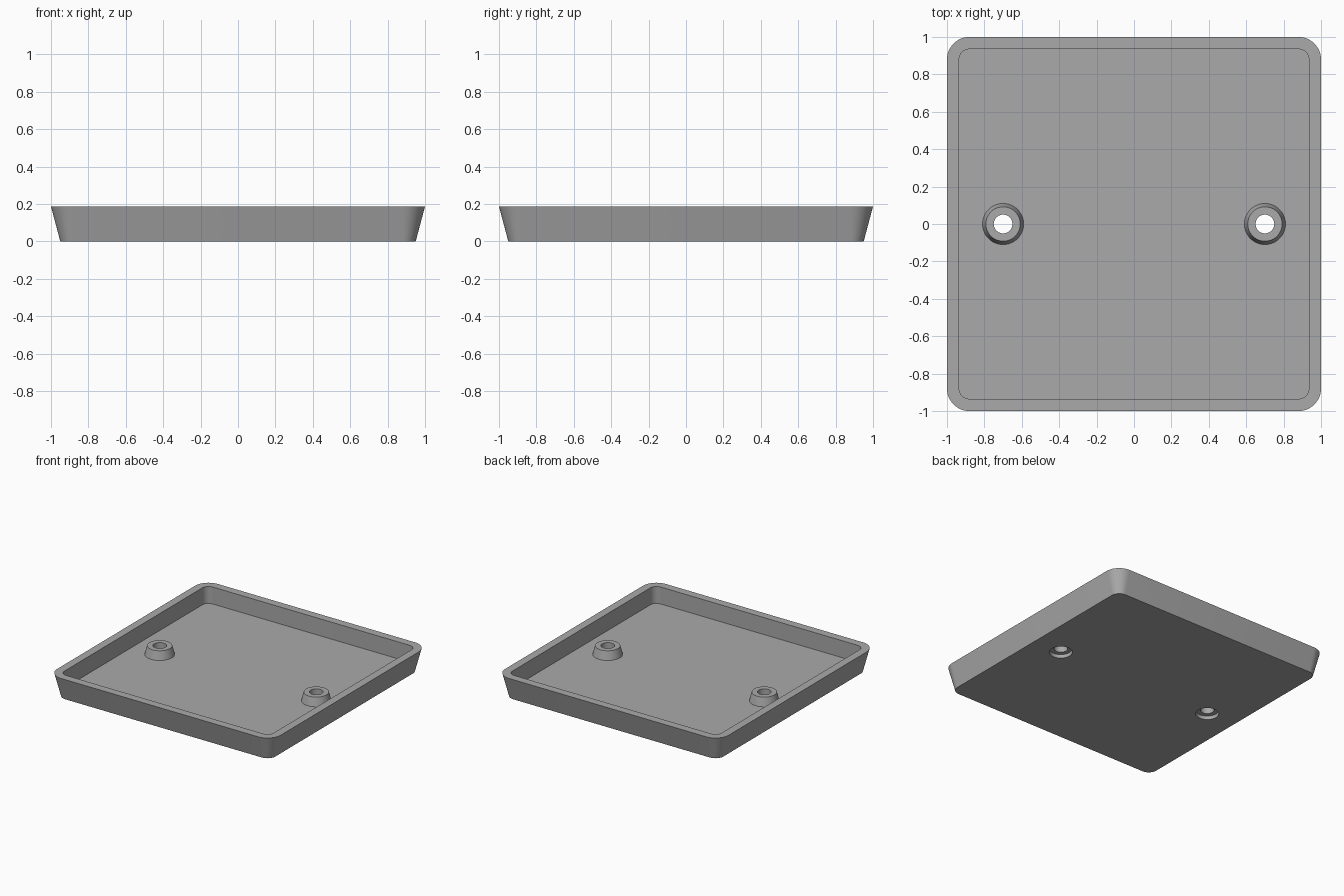
import bpy
import bmesh
from math import cos, sin, pi, radians

HEIGHT, FLOOR = 0.187, 0.05
POST_X, POST_TOP, LEDGE = 0.70, 0.12, 0.03
BORE, RECESS = 0.05, 0.085

cube = bpy.data.objects.get("Cube")
if cube:
    bpy.data.objects.remove(cube, do_unlink=True)

grey = bpy.data.materials.new("plain grey")
grey.use_nodes = True
colour = (0.4, 0.4, 0.4, 1)
grey.diffuse_color = colour
grey.node_tree.nodes["Principled BSDF"].inputs["Base Color"].default_value = colour


def rounded_square(half, radius, z, steps=12):
    """Outline of a square with rounded corners."""
    points = []
    for corner in range(4):
        middle = pi / 4 + corner * pi / 2
        cx = (half - radius) * (1 if cos(middle) > 0 else -1)
        cy = (half - radius) * (1 if sin(middle) > 0 else -1)
        for i in range(steps + 1):
            a = corner * pi / 2 + i / steps * pi / 2
            points.append((cx + radius * cos(a), cy + radius * sin(a), z))
    return points


def circle(radius, z, x=0, sides=48):
    return [(x + radius * cos(2 * pi * i / sides), radius * sin(2 * pi * i / sides), z)
            for i in range(sides)]


def loft(name, outlines, closed=False):
    """Bridge equal outlines; cap the ends or join them into a ring."""
    bm = bmesh.new()
    rings = [[bm.verts.new(p) for p in outline] for outline in outlines]
    pairs = list(zip(rings, rings[1:]))
    if closed:
        pairs.append((rings[-1], rings[0]))
    else:
        bm.faces.new(rings[0])
        bm.faces.new(rings[-1])
    for a, b in pairs:
        for i in range(len(a)):
            j = (i + 1) % len(a)
            bm.faces.new((a[i], a[j], b[j], b[i]))
    bmesh.ops.recalc_face_normals(bm, faces=bm.faces)
    mesh = bpy.data.meshes.new(name)
    bm.to_mesh(mesh)
    bm.free()
    mesh.materials.append(grey)
    obj = bpy.data.objects.new(name, mesh)
    bpy.context.collection.objects.link(obj)
    return obj


def activate(obj):
    bpy.ops.object.select_all(action="DESELECT")
    obj.select_set(True)
    bpy.context.view_layer.objects.active = obj


# Tray with sloping outer walls and upright inner walls
tray = loft("tray", [
    rounded_square(0.95, 0.07, 0),
    rounded_square(1.0, 0.12, HEIGHT),
    rounded_square(0.935, 0.055, HEIGHT),
    rounded_square(0.935, 0.055, FLOOR),
])

parts = [tray]
for side, x in (("left", POST_X), ("right", -POST_X)):
    # Recess through the tray floor
    cutter = loft(side + "_recess_cutter", [circle(RECESS, -0.1, x), circle(RECESS, 0.1, x)])
    cutter.hide_render = True
    activate(tray)
    cut = tray.modifiers.new("recess", "BOOLEAN")
    cut.operation = "DIFFERENCE"
    cut.solver = "EXACT"
    cut.object = cutter
    bpy.ops.object.modifier_apply(modifier=cut.name)
    bpy.data.objects.remove(cutter, do_unlink=True)

    # Tapered screw post with its bore
    parts.append(loft(side + "_screw_post", [
        circle(RECESS, LEDGE, x),
        circle(0.11, FLOOR, x),
        circle(0.092, POST_TOP, x),
        circle(BORE, POST_TOP, x),
        circle(BORE, LEDGE, x),
    ], closed=True))

for part in parts:
    activate(part)
    bpy.ops.object.shade_smooth_by_angle(angle=radians(30))
